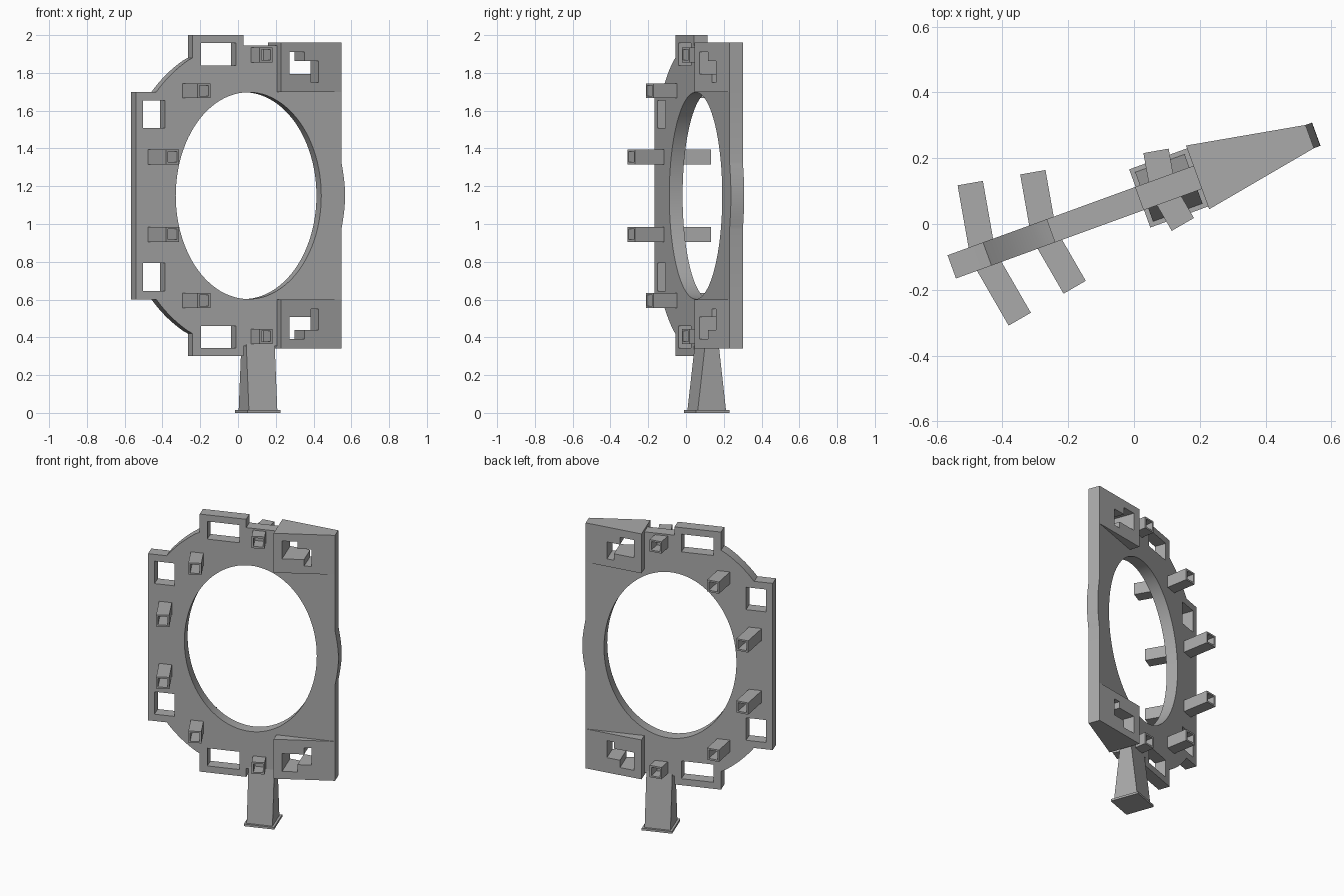
import bpy, bmesh, math
from mathutils import Matrix, Vector

if "Cube" in bpy.data.objects:
    bpy.data.objects.remove(bpy.data.objects["Cube"])

MID_Z = 1.15      # height the frame is mirrored about
MID_Y = 0.067     # centre of the plate thickness
HALF = 0.0375     # half the plate thickness
TURN = Matrix.Rotation(math.radians(20), 4, 'Z')

grey = bpy.data.materials.new("plain_grey")
grey.use_nodes = True
grey.diffuse_color = (0.4, 0.4, 0.4, 1)
grey.node_tree.nodes["Principled BSDF"].inputs["Base Color"].default_value = (0.4, 0.4, 0.4, 1)


def add(name, mesh):
    mesh.materials.clear()
    mesh.materials.append(grey)
    ob = bpy.data.objects.new(name, mesh)
    bpy.context.collection.objects.link(ob)
    return ob


def from_bm(name, bm):
    bmesh.ops.recalc_face_normals(bm, faces=bm.faces)
    mesh = bpy.data.meshes.new(name)
    bm.to_mesh(mesh)
    bm.free()
    return add(name, mesh)


def flip(points):
    return [(u, 2 * MID_Z - z) for u, z in reversed(points)]


def slab(name, outlines, depth):
    """Upright slab from a flat outline; further outlines become holes."""
    curve = bpy.data.curves.new(name, 'CURVE')
    curve.dimensions = '2D'
    curve.fill_mode = 'BOTH'
    curve.extrude = depth
    for points in outlines:
        s = curve.splines.new('POLY')
        s.points.add(len(points) - 1)
        for p, (u, z) in zip(s.points, points):
            p.co = (u, z, 0, 1)
        s.use_cyclic_u = True
    temp = bpy.data.objects.new("temp", curve)
    bpy.context.collection.objects.link(temp)
    bpy.context.view_layer.update()
    dg = bpy.context.evaluated_depsgraph_get()
    mesh = bpy.data.meshes.new_from_object(temp.evaluated_get(dg))
    bpy.data.objects.remove(temp)
    bm = bmesh.new()
    bm.from_mesh(mesh)
    bmesh.ops.remove_doubles(bm, verts=bm.verts, dist=1e-5)
    bm.transform(Matrix.Translation((0, MID_Y, 0)) @ Matrix.Rotation(math.pi / 2, 4, 'X'))
    return from_bm(name, bm)


def loft(name, bottom, top):
    """Solid between two quads."""
    bm = bmesh.new()
    a = [bm.verts.new(p) for p in bottom]
    b = [bm.verts.new(p) for p in top]
    bm.faces.new(a)
    bm.faces.new(b)
    for i in range(4):
        j = (i + 1) % 4
        bm.faces.new((a[i], a[j], b[j], b[i]))
    return from_bm(name, bm)


def quad(u, hu, hv, z):
    return [(u + i * hu, MID_Y + j * hv, z) for i, j in ((-1, -1), (1, -1), (1, 1), (-1, 1))]


def box2d(u0, u1, z0, z1):
    return [(u0, z0), (u1, z0), (u1, z1), (u0, z1)]


def ellipse(cu, a, b, start, end, n):
    return [(cu + a * math.cos(t), MID_Z + b * math.sin(t))
            for t in (math.radians(start + (end - start) * i / n) for i in range(n + 1))]


parts = []

# Ring plate with stepped tabs, oval opening and windows
arc = ellipse(0.07, 0.70, 0.82, 138, 117, 10)
upper = ([(-0.565, 1.70), (-0.455, 1.70)] + arc[:-1] +
         [(-0.245, 1.88), (-0.245, 2.0), (0.043, 2.0), (0.043, 1.945),
          (0.23, 1.945), (0.23, 1.70), (0.593, 1.70)])
bulge = [(0.593 + 0.021 * math.cos(k * math.pi / 24), MID_Z + 0.18 * k / 12)
         for k in range(12, -13, -1)]
opening = ellipse(0.07, 0.41, 0.5475, 0, 360, 96)[:-1]
windows = [box2d(-0.198, 0.0, 1.84, 1.957), box2d(-0.525, -0.40, 1.507, 1.655)]
windows += [flip(w) for w in windows]
parts.append(slab("ring_plate", [upper + bulge + flip(upper), opening] + windows, HALF))

# Wedge blocks at the thick side, each with a stepped slot
slot = [(0.28, 1.91), (0.28, 1.793), (0.41, 1.793), (0.41, 1.75),
        (0.455, 1.75), (0.455, 1.862), (0.37, 1.862), (0.37, 1.91)]
plan = [(0.23, -0.103), (0.593, -HALF), (0.593, HALF), (0.23, 0.103)]
for name, z0, z1, hole in (("upper_wedge", 1.70, 1.96, slot),
                           ("lower_wedge", 0.34, 0.60, flip(slot))):
    wedge = loft(name, *[[(u, MID_Y + v, z) for u, v in plan] for z in (z0, z1)])
    cutter = slab("slot_cutter", [hole], 0.3)
    cutter.hide_render = True
    mod = wedge.modifiers.new("slot", 'BOOLEAN')
    mod.operation = 'DIFFERENCE'
    mod.solver = 'EXACT'
    mod.object = cutter
    bpy.context.view_layer.objects.active = wedge
    bpy.ops.object.modifier_apply(modifier="slot")
    bpy.data.objects.remove(cutter)
    parts.append(wedge)


# Hollow square tubes, splayed on both faces of the plate
def tube(name, u, z, reach, side):
    tilt = math.radians(10)
    axis = Vector((math.sin(tilt), side * math.cos(tilt), 0))
    across = Vector((axis.y, -axis.x, 0))
    up = Vector((0, 0, 1))
    base = Vector((u, MID_Y, z))
    length = reach / math.cos(tilt)
    ring = ((-1, -1), (1, -1), (1, 1), (-1, 1))

    def loop(bm, r, d):
        return [bm.verts.new(base + axis * d + (across * i + up * j) * r) for i, j in ring]
    bm = bmesh.new()
    loops = [loop(bm, 0.039, 0), loop(bm, 0.039, length),
             loop(bm, 0.028, length), loop(bm, 0.028, 0.02)]
    for a, b in zip(loops, loops[1:]):
        for i in range(4):
            j = (i + 1) % 4
            bm.faces.new((a[i], a[j], b[j], b[i]))
    bm.faces.new(loops[0])
    bm.faces.new(loops[-1])
    return from_bm(name, bm)


for u, dz, reach, label in ((-0.464, 0.205, 0.22, "outer"), (-0.268, 0.555, 0.186, "middle"),
                            (0.118, 0.745, 0.119, "inner")):
    for level, s in (("upper", 1), ("lower", -1)):
        for face, side in (("front", -1), ("back", 1)):
            parts.append(tube(f"{level}_{face}_{label}_tube", u, MID_Z + s * dz, reach, side))

# Tapered leg and foot plate
parts.append(loft("leg", quad(0.137, 0.08, 0.08, 0.01), quad(0.137, 0.08, 0.036, 0.38)))
parts.append(loft("foot_plate", quad(0.137, 0.094, 0.094, 0), quad(0.137, 0.094, 0.094, 0.014)))

# Turn the whole assembly and keep sharp edges
bpy.ops.object.select_all(action='DESELECT')
for ob in parts:
    ob.data.transform(TURN)
    ob.select_set(True)
bpy.context.view_layer.objects.active = parts[0]
bpy.ops.object.shade_smooth_by_angle(angle=math.radians(30))
